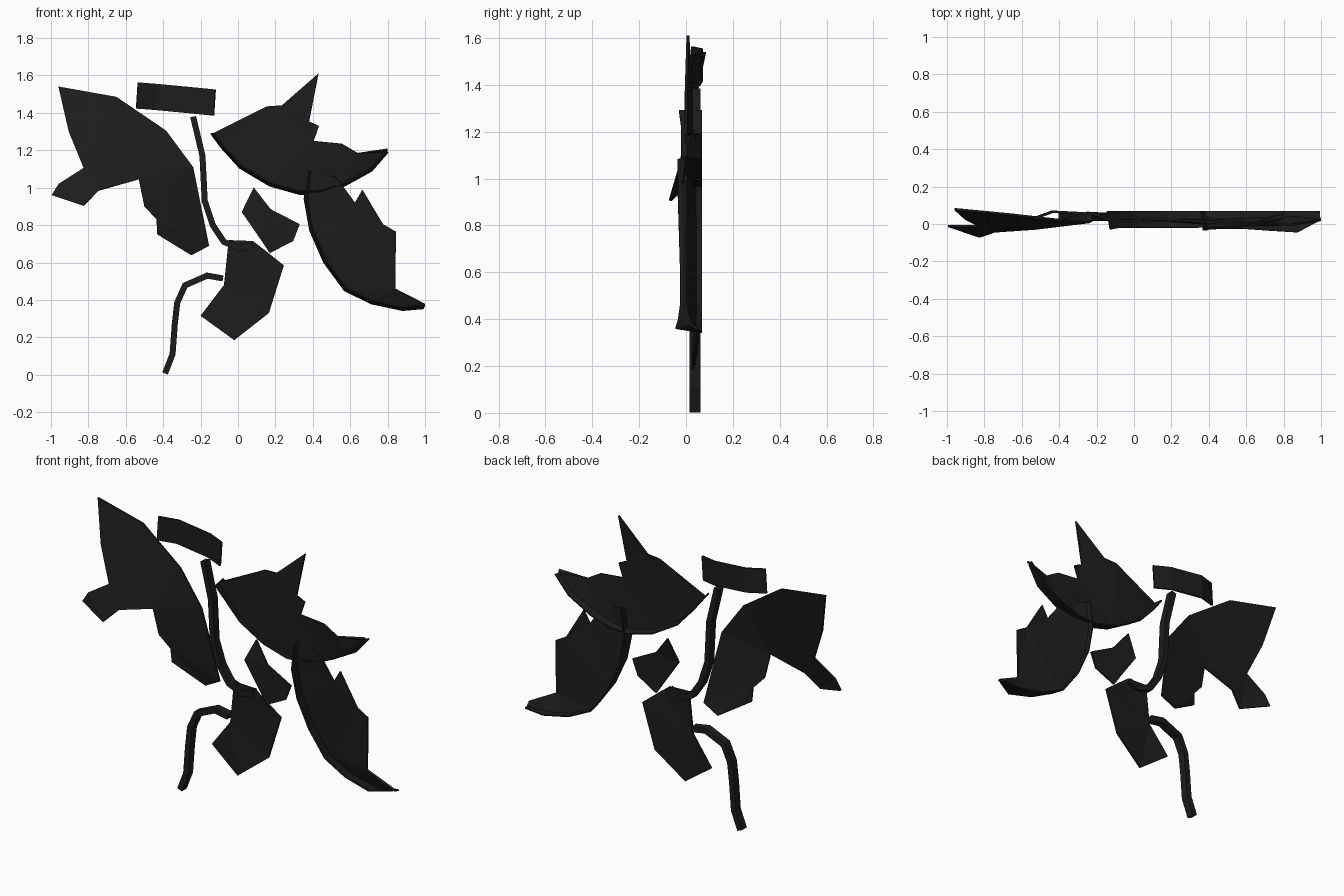
import bpy, bmesh
from mathutils import Vector

mat = bpy.data.materials.new("charcoal_black")
mat.diffuse_color = (0.012, 0.012, 0.012, 1)


def finish(name, bm, thick):
    """Turn a thin surface into a solid plate object."""
    bmesh.ops.recalc_face_normals(bm, faces=bm.faces)
    me = bpy.data.meshes.new(name)
    bm.to_mesh(me)
    bm.free()
    me.materials.append(mat)
    ob = bpy.data.objects.new(name, me)
    bpy.context.collection.objects.link(ob)
    mod = ob.modifiers.new("thickness", 'SOLIDIFY')
    mod.thickness = thick
    mod.offset = 0
    mod.use_even_offset = True
    return ob


def sheet(name, pts, thick=0.012):
    """Gently bent plate: triangulate the flat outline, then bend it in y."""
    bm = bmesh.new()
    verts = [bm.verts.new((x, 0, z)) for x, y, z in pts]
    face = bm.faces.new(verts)
    face.normal_update()
    bmesh.ops.triangulate(bm, faces=[face], ngon_method='BEAUTY')
    for v, p in zip(verts, pts):
        v.co.y = p[1]
    return finish(name, bm, thick)


def strip(name, a, b, thick):
    """Band of quads between two rows of points."""
    bm = bmesh.new()
    va = [bm.verts.new(p) for p in a]
    vb = [bm.verts.new(p) for p in b]
    for i in range(len(a) - 1):
        bm.faces.new((va[i], va[i + 1], vb[i + 1], vb[i]))
    return finish(name, bm, thick)


def stem(name, path, thick=0.032):
    strip(name, [(x, 0.016, z) for x, z in path],
          [(x, 0.062, z) for x, z in path], thick)


def rimmed_petal(name, edge, arc, centre, seat):
    """Plate whose rounded side (arc) sits inside a flaring rim.
    seat = how far back in the rim the plate meets it (0 front, 1 back)."""
    c = Vector(centre)
    front, back, mid = [], [], []
    for x, y, z in arc:
        d = (c - Vector((x, z))).normalized() * 0.018
        front.append(Vector((x + d.x, y, z + d.y)))
        back.append(Vector((x, 0.068, z)))
        mid.append(front[-1].lerp(back[-1], seat))
    sheet(name, edge + mid)
    strip(name + "_rim", front, back, 0.008)


# large left leaf
sheet("left_leaf", [
    (-0.96, 0.08, 1.54), (-0.65, 0.05, 1.485), (-0.385, 0.02, 1.305),
    (-0.24, 0.01, 1.11), (-0.155, 0.055, 0.69), (-0.25, 0.06, 0.64),
    (-0.43, 0.005, 0.75), (-0.435, 0.0, 0.83), (-0.50, -0.015, 0.90),
    (-0.53, -0.025, 1.045), (-0.745, -0.04, 0.985), (-0.825, -0.068, 0.905),
    (-0.995, -0.01, 0.96), (-0.957, -0.01, 1.02), (-0.825, -0.01, 1.105),
    (-0.905, 0.03, 1.30)])

# bent bar at the top
top = [(-0.535, 0.028, 1.563), (-0.43, 0.066, 1.555),
       (-0.22, 0.055, 1.535), (-0.12, 0.02, 1.525)]
strip("top_bar", top, [(x - 0.009, y, z - 0.14) for x, y, z in top], 0.012)

# upper right petal
rimmed_petal("upper_petal", [
    (0.80, 0.03, 1.205), (0.64, 0.0, 1.185), (0.555, 0.0, 1.235),
    (0.405, 0.0, 1.25), (0.433, 0.0, 1.33), (0.38, 0.0, 1.355),
    (0.43, 0.008, 1.61), (0.235, 0.02, 1.44), (0.155, 0.025, 1.435)],
    [(-0.145, -0.03, 1.29), (-0.09, -0.02, 1.215), (0.01, -0.02, 1.105),
     (0.17, -0.02, 1.01), (0.33, -0.02, 0.965), (0.45, -0.015, 0.972),
     (0.57, -0.01, 1.01), (0.715, 0.0, 1.09), (0.802, 0.025, 1.19)],
    (0.3, 1.3), 0.45)

# lower right petal
rimmed_petal("lower_petal", [
    (1.0, 0.02, 0.375), (0.84, -0.005, 0.46), (0.845, -0.005, 0.765),
    (0.775, -0.005, 0.805), (0.665, -0.005, 0.99), (0.625, -0.005, 0.92),
    (0.525, 0.0, 1.055)],
    [(0.375, -0.035, 1.095), (0.355, -0.035, 0.94), (0.385, -0.03, 0.77),
     (0.46, -0.025, 0.60), (0.57, -0.025, 0.45), (0.715, -0.035, 0.38),
     (0.88, -0.045, 0.345), (0.995, 0.015, 0.355)],
    (0.75, 0.78), 0.7)

# small kite-shaped leaf
sheet("small_leaf", [
    (0.085, 0.05, 1.0), (0.175, 0.025, 0.885), (0.33, 0.02, 0.805),
    (0.295, 0.02, 0.715), (0.17, 0.03, 0.65), (0.12, 0.03, 0.725),
    (0.02, 0.035, 0.87)])

# lower centre leaf
sheet("centre_leaf", [
    (-0.05, 0.04, 0.72), (0.08, 0.04, 0.715), (0.145, 0.04, 0.665),
    (0.245, 0.05, 0.585), (0.165, 0.05, 0.33), (-0.02, 0.03, 0.185),
    (-0.20, 0.05, 0.315), (-0.075, 0.04, 0.48)])

# stems
stem("upper_stem", [(-0.24, 1.38), (-0.19, 1.17), (-0.178, 0.93),
                    (-0.135, 0.80), (-0.075, 0.71), (0.01, 0.675),
                    (0.08, 0.695)])
stem("lower_stem", [(-0.39, 0.007), (-0.35, 0.11), (-0.338, 0.27),
                    (-0.325, 0.385), (-0.283, 0.478), (-0.165, 0.53),
                    (-0.08, 0.515)])
